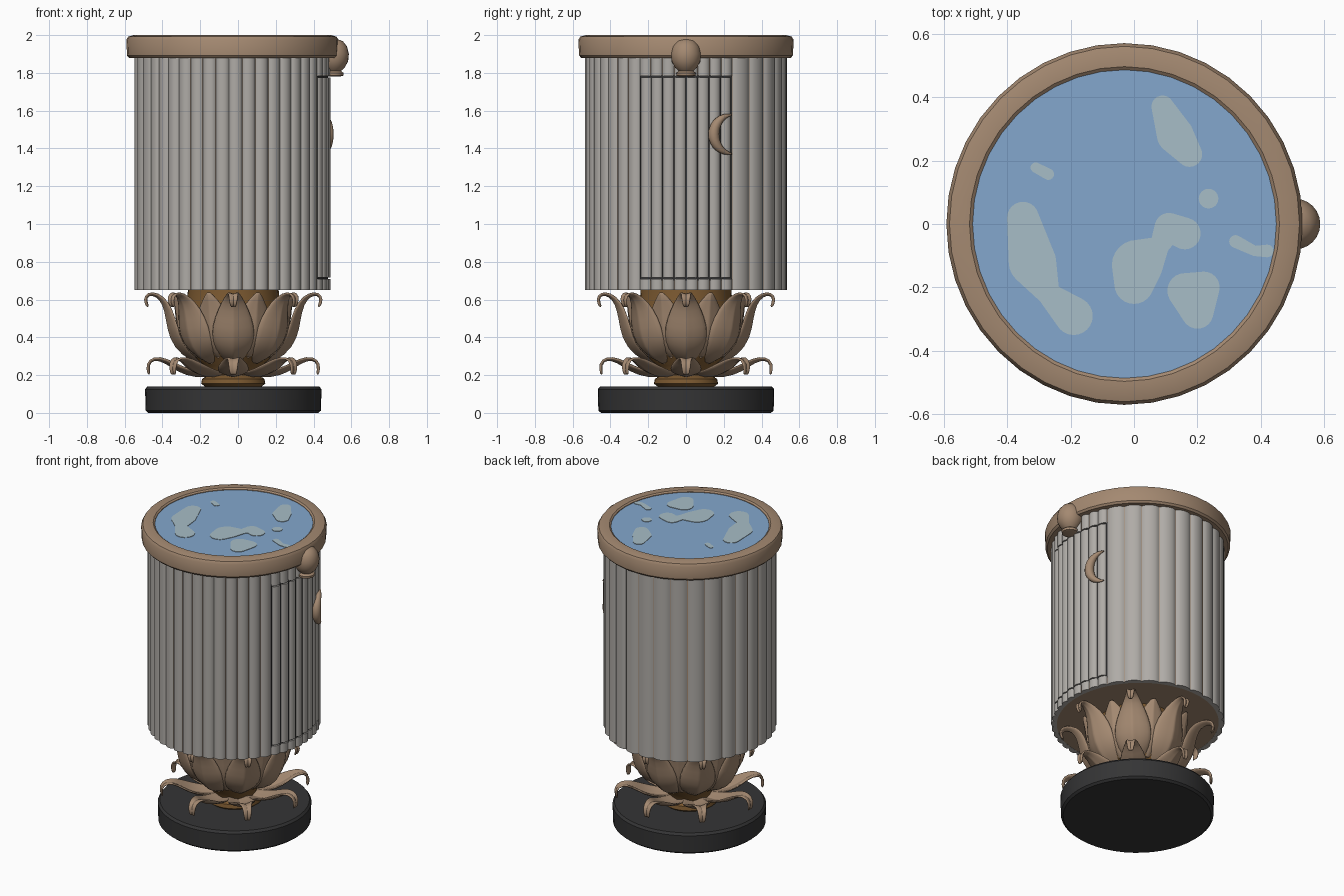
import bpy, bmesh
from math import sin, cos, radians, pi, sqrt
from mathutils import Vector

if "Cube" in bpy.data.objects:
    bpy.data.objects.remove(bpy.data.objects["Cube"])

CX = -0.025          # axis of the whole piece
DOOR = 28            # half angle of the door, degrees


def material(name, r, g, b):
    m = bpy.data.materials.new(name)
    m.use_nodes = True
    m.diffuse_color = (r, g, b, 1)
    bsdf = m.node_tree.nodes["Principled BSDF"]
    bsdf.inputs["Base Color"].default_value = (r, g, b, 1)
    bsdf.inputs["Roughness"].default_value = 0.7
    return m


BRONZE = material("bronze", 0.37, 0.25, 0.165)
AMBER = material("dark_amber", 0.2, 0.1, 0.03)
STONE = material("grey_stone", 0.43, 0.41, 0.385)
BLACK = material("black", 0.035, 0.035, 0.036)
WATER = material("water_blue", 0.23, 0.39, 0.61)
FOAM = material("pale_blue", 0.39, 0.51, 0.57)


def finish(name, bm, mat, angle=35, loc=(CX, 0, 0), scale=(1, 1, 1)):
    bmesh.ops.recalc_face_normals(bm, faces=bm.faces)
    me = bpy.data.meshes.new(name)
    bm.to_mesh(me)
    bm.free()
    me.materials.append(mat)
    me.shade_smooth()
    me.set_sharp_from_angle(angle=radians(angle))
    ob = bpy.data.objects.new(name, me)
    ob.location, ob.scale = loc, scale
    bpy.context.collection.objects.link(ob)
    return ob


def lathe(name, profile, mat, seg=48, **kw):
    """Revolve (radius, z) points and cap open ends."""
    bm = bmesh.new()
    rings = [[bm.verts.new((r * cos(2 * pi * i / seg), r * sin(2 * pi * i / seg), z))
              for i in range(seg)] for r, z in profile]
    for a, b in zip(rings, rings[1:]):
        for i in range(seg):
            j = (i + 1) % seg
            bm.faces.new((a[i], a[j], b[j], b[i]))
    bm.faces.new(rings[0])
    bm.faces.new(rings[-1])
    return finish(name, bm, mat, **kw)


DRUM = dict(loc=(-0.03, 0, 0), scale=(0.972, 1, 1))


def fluted(name, edges, z0, z1, mat=STONE, bulge=0.017, base=0.518):
    """Curved wall whose convex flutes meet at the given angles."""
    pts, steps = [], 8
    for a, b in zip(edges, edges[1:]):
        for k in range(steps):
            t = k / steps
            pts.append((a + (b - a) * t, base + bulge * sin(pi * t) ** 0.6))
    pts.append((edges[-1], base))
    bm = bmesh.new()
    cols = []
    for ang, r in pts:
        c, s = cos(radians(ang)), sin(radians(ang))
        cols.append([bm.verts.new((q * c, q * s, z))
                     for q, z in ((r, z0), (r, z1), (0.5, z1), (0.5, z0))])
    for a, b in zip(cols, cols[1:]):
        for i in range(4):
            j = (i + 1) % 4
            bm.faces.new((a[i], b[i], b[j], a[j]))
    bm.faces.new(cols[0])
    bm.faces.new(cols[-1])
    return finish(name, bm, mat, **DRUM)


def spread(a, b, n):
    return [a + (b - a) * i / n for i in range(n + 1)]


# Base disc
lathe("base", [(0.45, 0), (0.464, 0.012), (0.467, 0.125), (0.455, 0.14)], BLACK)

# Lotus stem, cup and neck
lathe("lotus_stem", [(0.15, 0.14), (0.17, 0.155), (0.165, 0.18), (0.13, 0.2),
                     (0.15, 0.25), (0.23, 0.31), (0.28, 0.42), (0.25, 0.52),
                     (0.24, 0.655)], AMBER, seg=32)


def whorl(name, path, count, start, cup):
    """Ring of cupped, ridged petals following an (radius, z, half width) path."""
    bm = bmesh.new()
    for k in range(count):
        ang = start + 2 * pi * k / count
        out, side = Vector((cos(ang), sin(ang), 0)), Vector((-sin(ang), cos(ang), 0))
        rows = []
        for i, (r, z, w) in enumerate(path):
            p, q = path[max(i - 1, 0)], path[min(i + 1, len(path) - 1)]
            d = Vector((q[0] - p[0], q[1] - p[1])).normalized()
            normal = out * d.y - Vector((0, 0, d.x))
            row = []
            for u in (-1, -0.55, -0.12, 0, 0.12, 0.55, 1):
                lift = -cup * w * u * u + (0.07 * w if u == 0 else 0)
                row.append(bm.verts.new(out * r + Vector((0, 0, z)) + side * w * u + normal * lift))
            rows.append(row)
        for a, b in zip(rows, rows[1:]):
            for i in range(len(a) - 1):
                bm.faces.new((a[i], a[i + 1], b[i + 1], b[i]))
    ob = finish(name, bm, BRONZE, angle=80)
    thick = ob.modifiers.new("thickness", "SOLIDIFY")
    thick.thickness, thick.offset = 0.014, 0
    sub = ob.modifiers.new("smooth", "SUBSURF")
    sub.levels = sub.render_levels = 1
    return ob


whorl("lower_petals", [(0.1, 0.2, 0.05), (0.2, 0.195, 0.085), (0.29, 0.225, 0.085),
                       (0.36, 0.275, 0.05), (0.42, 0.29, 0.03), (0.455, 0.26, 0.026),
                       (0.445, 0.2, 0.018)], 8, 0, 0.3)
whorl("outer_petals", [(0.16, 0.26, 0.05), (0.27, 0.31, 0.1), (0.33, 0.4, 0.12),
                       (0.345, 0.5, 0.1), (0.365, 0.58, 0.062), (0.405, 0.625, 0.032),
                       (0.45, 0.63, 0.025), (0.468, 0.6, 0.022), (0.45, 0.56, 0.014)], 8, 0, 0.4)
whorl("inner_petals", [(0.2, 0.29, 0.07), (0.285, 0.37, 0.12), (0.31, 0.47, 0.115),
                       (0.32, 0.56, 0.07), (0.345, 0.64, 0.01)], 8, pi / 8, 0.35)

# Drum core, seen in the seams and underneath
lathe("drum_core", [(0.5195, 0.651), (0.5195, 1.9)], BRONZE, seg=96, **DRUM)

# Fluted wall around the door, with narrower flutes at the front
wall = (spread(DOOR, 148, 10) + spread(148, 212, 6)[1:] + spread(212, 360 - DOOR, 15)[1:])
fluted("drum_wall", wall, 0.65, 1.89)

# Door, sill and lintel with a dark gap between them
fluted("door_gap", spread(-DOOR, DOOR, 8), 0.7, 1.79, BLACK, 0, 0.521)
fluted("door", spread(-DOOR + 0.5, DOOR - 0.7, 8), 0.716, 1.776)
fluted("door_sill", spread(-DOOR, DOOR, 8), 0.65, 0.709)
fluted("door_lintel", spread(-DOOR, DOOR, 8), 1.783, 1.89)

# Rim and water
RIM = dict(loc=(-0.03, 0, 0), scale=(0.985, 1, 1))
lathe("rim", [(0.5, 1.88), (0.555, 1.88), (0.566, 1.892), (0.57, 1.975), (0.56, 1.992),
              (0.53, 2.0), (0.496, 2.0), (0.486, 1.992), (0.486, 1.95)], BRONZE, seg=40, **RIM)
lathe("water", [(0.489, 1.96), (0.489, 1.988)], WATER, **RIM)

# Pale patches: chains of rounded blobs (x, y, radius)
PATCHES = [
    [(0.09, 0.37, 0.035), (0.13, 0.28, 0.058), (0.175, 0.22, 0.04)],
    [(-0.31, 0.178, 0.016), (-0.27, 0.157, 0.018)],
    [(-0.35, 0.02, 0.05), (-0.32, -0.12, 0.075), (-0.27, -0.22, 0.035), (-0.19, -0.29, 0.06)],
    [(0.235, 0.08, 0.031)],
    [(0.16, -0.03, 0.05), (0.11, -0.01, 0.045), (0.08, -0.07, 0.03),
     (0.01, -0.13, 0.08), (0, -0.19, 0.062)],
    [(0.16, -0.21, 0.055), (0.22, -0.2, 0.05), (0.2, -0.28, 0.05), (0.16, -0.21, 0.055)],
    [(0.32, -0.055, 0.02), (0.38, -0.085, 0.016), (0.42, -0.085, 0.02)],
]
bm = bmesh.new()
for chain in PATCHES:
    for a, b in zip(chain, chain[1:] or chain):
        vs = [bm.verts.new((x + r * cos(pi * i / 12), y + r * sin(pi * i / 12), z))
              for x, y, r in {a, b} for i in range(24) for z in (1.986, 1.991)]
        hull = bmesh.ops.convex_hull(bm, input=vs)
        junk = {v for v in hull["geom_interior"] + hull["geom_unused"]
                if isinstance(v, bmesh.types.BMVert)}
        bmesh.ops.delete(bm, geom=list(junk), context="VERTS")
finish("water_patches", bm, FOAM, loc=(0, 0, 0))

# Knob above the door
lathe("knob", [(0.03, 1.78), (0.05, 1.785), (0.052, 1.8), (0.038, 1.81), (0.058, 1.828),
               (0.076, 1.862), (0.08, 1.9), (0.07, 1.94), (0.048, 1.968), (0.015, 1.98)],
      BRONZE, seg=24, loc=(0.507, 0, 0))

# Crescent handle: a tapered arc hugging the door
curve = bpy.data.curves.new("crescent_handle", "CURVE")
curve.dimensions = "3D"
curve.bevel_depth, curve.bevel_resolution, curve.use_fill_caps = 0.029, 3, True
arc = curve.splines.new("POLY")
N = 17
arc.points.add(N - 1)
for i, p in enumerate(arc.points):
    t = radians(-88 + 176 * i / (N - 1))
    y, z = 0.245 - 0.098 * cos(t), 1.475 + 0.103 * sin(t)
    p.co = (-0.03 + 0.972 * sqrt(0.535 ** 2 - y * y) + 0.008, y, z, 1)
    p.radius = 0.1 + 0.9 * cos(t)
arc.use_smooth = True
handle = bpy.data.objects.new("crescent_handle", curve)
curve.materials.append(BRONZE)
bpy.context.collection.objects.link(handle)
